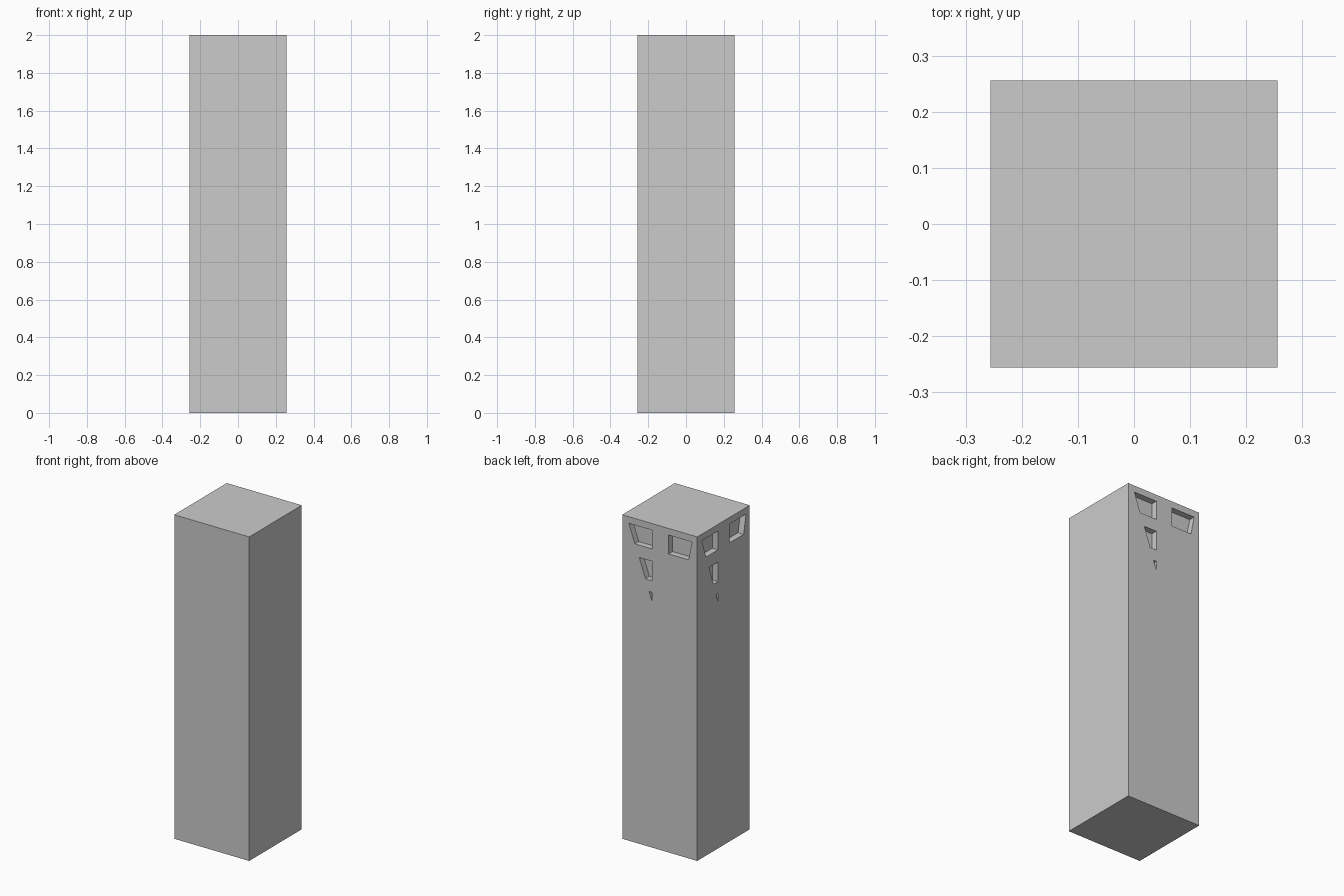
import bpy, bmesh
from mathutils import Matrix, Vector
from math import radians

if "Cube" in bpy.data.objects:
    bpy.data.objects.remove(bpy.data.objects["Cube"])

HALF, HEIGHT, DEPTH = 0.256, 2.0, 0.038

# Recess outlines on the back face, as (x, z)
recesses = [
    [(0.211, 1.959), (0.053, 1.959), (0.053, 1.843), (0.170, 1.843)],
    [(0.140, 1.767), (0.053, 1.767), (0.053, 1.647), (0.097, 1.647)],
    [(0.073, 1.575), (0.053, 1.575), (0.053, 1.520)],
    [(-0.061, 1.959), (-0.220, 1.959), (-0.197, 1.843), (-0.061, 1.843)],
]


def add_object(name, bm):
    bmesh.ops.recalc_face_normals(bm, faces=bm.faces)
    mesh = bpy.data.meshes.new(name)
    bm.to_mesh(mesh)
    bm.free()
    obj = bpy.data.objects.new(name, mesh)
    bpy.context.collection.objects.link(obj)
    return obj


def add_prism(bm, outline, turn):
    y0, y1 = HALF - DEPTH, HALF + 0.1
    face = bm.faces.new([bm.verts.new(turn @ Vector((x, y0, z))) for x, z in outline])
    ext = bmesh.ops.extrude_face_region(bm, geom=[face], use_keep_orig=True)
    moved = [v for v in ext["geom"] if isinstance(v, bmesh.types.BMVert)]
    bmesh.ops.translate(bm, verts=moved, vec=turn @ Vector((0, y1 - y0, 0)))


# Square column
bm = bmesh.new()
bmesh.ops.create_cube(bm, size=1, matrix=Matrix.Translation((0, 0, HEIGHT / 2))
                      @ Matrix.Diagonal((2 * HALF, 2 * HALF, HEIGHT, 1)))
column = add_object("column", bm)

# Recess cutters: back face, then the same pattern turned onto the left face
bm = bmesh.new()
for angle in (0, 90):
    turn = Matrix.Rotation(radians(angle), 3, 'Z')
    for outline in recesses:
        add_prism(bm, outline, turn)
cutter = add_object("recess_cutter", bm)
cutter.hide_render = True

# Carve the shallow recesses
mod = column.modifiers.new("recesses", 'BOOLEAN')
mod.operation = 'DIFFERENCE'
mod.solver = 'EXACT'
mod.object = cutter
bpy.context.view_layer.objects.active = column
bpy.ops.object.modifier_apply(modifier=mod.name)
bpy.data.objects.remove(cutter)
